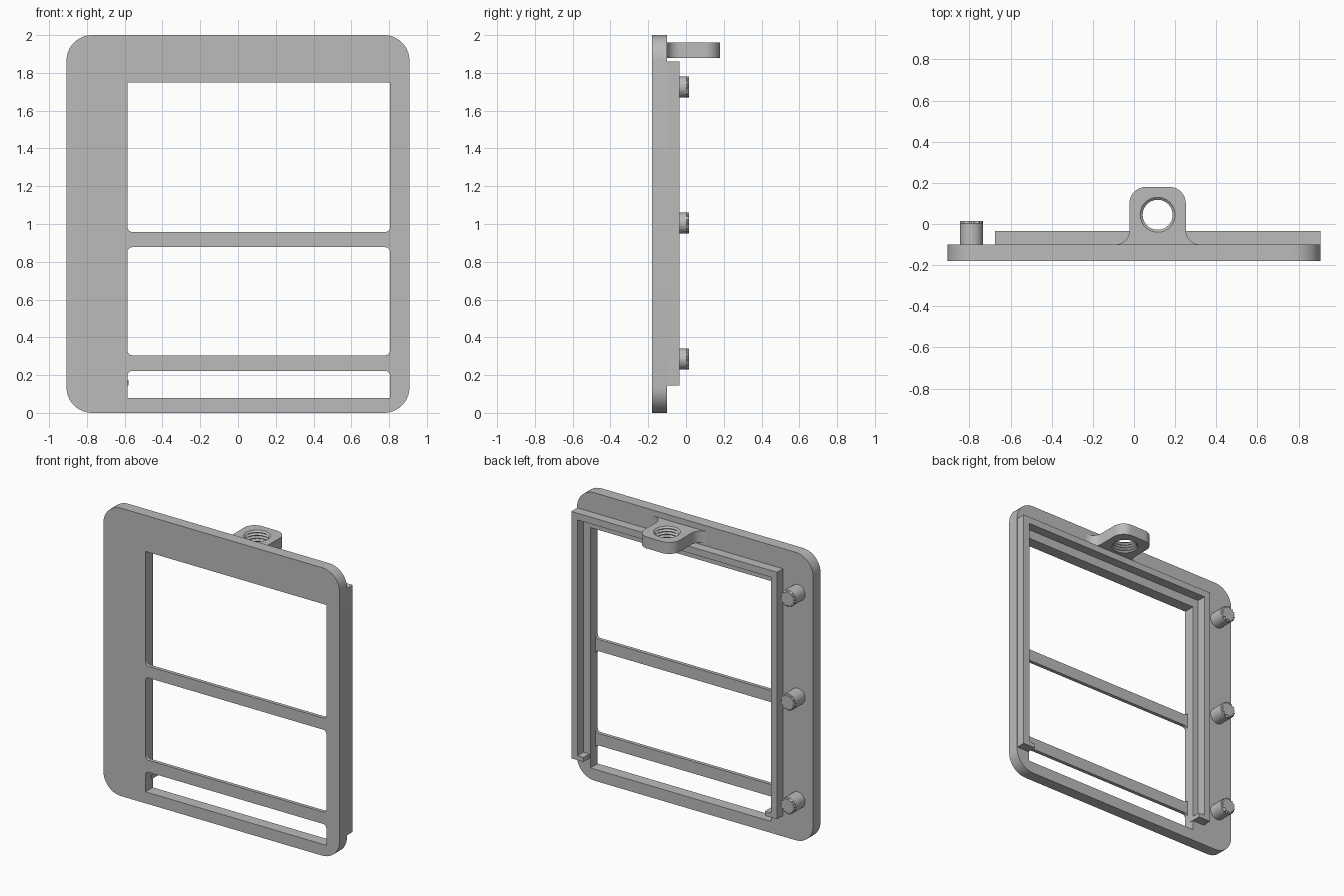
import bpy, bmesh
from math import sin, cos, radians, tau

cube = bpy.data.objects.get("Cube")
if cube:
    bpy.data.objects.remove(cube)

grey = bpy.data.materials.new("plain grey")
grey.use_nodes = True
grey.diffuse_color = (0.5, 0.5, 0.5, 1)
grey.node_tree.nodes["Principled BSDF"].inputs["Base Color"].default_value = (0.5, 0.5, 0.5, 1)


def arc(cu, cv, r, start, end, steps=10):
    angles = [radians(start + (end - start) * i / steps) for i in range(steps + 1)]
    return [(cu + r * cos(a), cv + r * sin(a)) for a in angles]


def rectangle(u0, u1, v0, v1):
    return [(u0, v0), (u1, v0), (u1, v1), (u0, v1)]


def finish(name, bm):
    bmesh.ops.recalc_face_normals(bm, faces=bm.faces[:])
    mesh = bpy.data.meshes.new(name)
    bm.to_mesh(mesh)
    bm.free()
    mesh.materials.append(grey)
    obj = bpy.data.objects.new(name, mesh)
    bpy.context.collection.objects.link(obj)
    return obj


def prism(name, outline, low, high, axis="Y", chamfer=0):
    """Extrude an outline along an axis, optionally chamfering the far rim."""
    place = (lambda u, v, t: (u, t, v)) if axis == "Y" else (lambda u, v, t: (u, v, t))
    bm = bmesh.new()
    near = [bm.verts.new(place(u, v, low)) for u, v in outline]
    far = [bm.verts.new(place(u, v, high)) for u, v in outline]
    bm.faces.new(near)
    cap = bm.faces.new(far)
    n = len(outline)
    for i in range(n):
        j = (i + 1) % n
        bm.faces.new((near[i], near[j], far[j], far[i]))
    if chamfer:
        bmesh.ops.bevel(bm, geom=list(cap.edges), offset=chamfer, segments=1,
                        affect="EDGES")
    return finish(name, bm)


def lathe(name, cx, cy, profile, sides=40):
    """Closed stack of rings around a vertical axis."""
    bm = bmesh.new()
    rings = [[bm.verts.new((cx + r * cos(tau * i / sides), cy + r * sin(tau * i / sides), z))
              for i in range(sides)] for r, z in profile]
    for a, b in zip(rings, rings[1:]):
        for i in range(sides):
            j = (i + 1) % sides
            bm.faces.new((a[i], a[j], b[j], b[i]))
    bm.faces.new(rings[0])
    bm.faces.new(rings[-1])
    return finish(name, bm)


def cut(obj, cutter):
    mod = obj.modifiers.new("cut", "BOOLEAN")
    mod.operation = "DIFFERENCE"
    mod.solver = "EXACT"
    mod.object = cutter
    graph = bpy.context.evaluated_depsgraph_get()
    mesh = bpy.data.meshes.new_from_object(obj.evaluated_get(graph))
    obj.modifiers.clear()
    obj.data = mesh
    bpy.data.objects.remove(cutter)


FRONT, BACK, RIM_BACK = -0.18, -0.10, -0.035
LEFT, RIGHT = -0.585, 0.805
parts = []

# Face plate with rounded corners and one large window
r, w, h = 0.135, 0.908, 2.0
outline = (arc(w - r, r, r, -90, 0) + arc(w - r, h - r, r, 0, 90)
           + arc(r - w, h - r, r, 90, 180) + arc(r - w, r, r, 180, 270))
plate = prism("face_plate", outline, FRONT, BACK, chamfer=0.012)
cut(plate, prism("window_cutter", rectangle(LEFT, RIGHT, 0.08, 1.75), -0.3, 0.1))
parts.append(plate)

# Thin crossbars with flared ends
f = 0.025
for name, z0, z1 in (("upper_crossbar", 0.877, 0.958), ("lower_crossbar", 0.222, 0.305)):
    bar = (arc(LEFT + f, z0 - f, f, 180, 90, 5) + arc(RIGHT - f, z0 - f, f, 90, 0, 5)
           + arc(RIGHT - f, z1 + f, f, 0, -90, 5) + arc(LEFT + f, z1 + f, f, 270, 180, 5))
    parts.append(prism(name, bar, FRONT, FRONT + 0.025))

# Raised rim, open at the bottom, with small inward feet
x0, x1, z0, z1, t = -0.675, 0.906, 0.145, 1.86, 0.047
foot = z0 + 0.03
rim = [(x0, z0), (x0 + 2 * t, z0), (x0 + 2 * t, foot), (x0 + t, foot),
       (x0 + t, z1 - t), (x1 - t, z1 - t), (x1 - t, foot), (x1 - 2 * t, foot),
       (x1 - 2 * t, z0), (x1, z0), (x1, z1), (x0, z1)]
parts.append(prism("back_rim", rim, BACK - 0.02, RIM_BACK))

# Locating pegs
for name, z in (("top_peg", 1.725), ("middle_peg", 1.005), ("bottom_peg", 0.285)):
    parts.append(prism(name, arc(-0.79, z, 0.056, 0, 350, 35), BACK - 0.01, 0.015,
                       chamfer=0.012))

# Mounting lug with flared root and threaded hole
mid, half, c, root = 0.115, 0.137, 0.08, 0.07
lug_outline = (arc(mid - half - root, BACK + root, root, -90, 0)
               + arc(mid - half + c, 0.18 - c, c, 180, 90)
               + arc(mid + half - c, 0.18 - c, c, 90, 0)
               + arc(mid + half + root, BACK + root, root, 180, 270)
               + [(mid + half + root, BACK - 0.01), (mid - half - root, BACK - 0.01)])
lug = prism("mounting_lug", lug_outline, 1.88, 1.96, axis="Z")
thread = [(0.083, 1.87)] + [(0.085 if i % 2 == 0 else 0.073, 1.88 + 0.01 * i)
                            for i in range(9)] + [(0.085, 1.97)]
cut(lug, lathe("thread_cutter", mid, 0.045, thread))
parts.append(lug)

# Smooth the curved walls, keep edges sharp
for obj in parts:
    bpy.ops.object.select_all(action="DESELECT")
    obj.select_set(True)
    bpy.context.view_layer.objects.active = obj
    bpy.ops.object.shade_smooth_by_angle(angle=radians(25))
